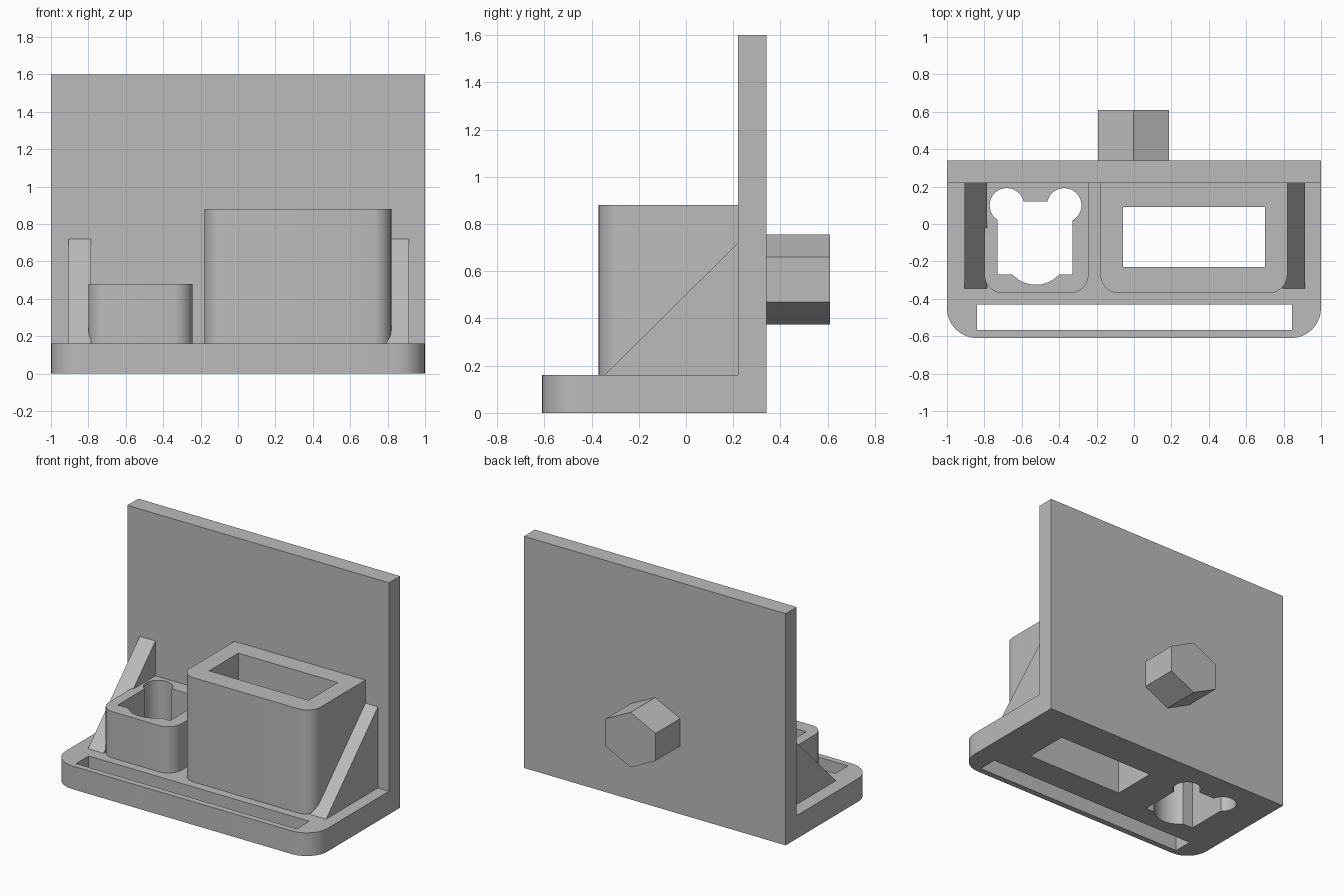
import bpy, bmesh
from math import sin, cos, pi, radians

cube = bpy.data.objects.get("Cube")
if cube:
    bpy.data.objects.remove(cube, do_unlink=True)

grey = bpy.data.materials.new("plain_grey")
grey.use_nodes = True
colour = (0.5, 0.5, 0.5, 1)
grey.diffuse_color = colour
grey.node_tree.nodes["Principled BSDF"].inputs["Base Color"].default_value = colour


def prism(name, profile, low, high, axis="z"):
    """Extrude a closed 2D profile along an axis."""
    def place(a, b, t):
        return {"z": (a, b, t), "y": (a, t, b), "x": (t, a, b)}[axis]
    bm = bmesh.new()
    face = bm.faces.new([bm.verts.new(place(a, b, low)) for a, b in profile])
    top = bmesh.ops.extrude_face_region(bm, geom=[face])["geom"]
    shift = place(0, 0, high - low)
    bmesh.ops.translate(bm, vec=shift, verts=[v for v in top if isinstance(v, bmesh.types.BMVert)])
    bmesh.ops.recalc_face_normals(bm, faces=bm.faces)
    mesh = bpy.data.meshes.new(name)
    bm.to_mesh(mesh)
    bm.free()
    mesh.materials.append(grey)
    obj = bpy.data.objects.new(name, mesh)
    bpy.context.collection.objects.link(obj)
    return obj


def rect(x0, x1, y0, y1):
    return [(x0, y0), (x1, y0), (x1, y1), (x0, y1)]


def round_front(x0, x1, y0, y1, r, steps=8):
    """Rectangle whose two front corners are rounded."""
    arc = [i * pi / 2 / steps for i in range(steps + 1)]
    left = [(x0 + r - r * cos(a), y0 + r - r * sin(a)) for a in arc]
    right = [(x1 - r + r * sin(a), y0 + r - r * cos(a)) for a in arc]
    return left + right + [(x1, y1), (x0, y1)]


def circle(x, y, r, n=32):
    return [(x + r * cos(2 * pi * i / n), y + r * sin(2 * pi * i / n)) for i in range(n)]


def cut(obj, profiles):
    """Cut vertical through-holes."""
    for profile in profiles:
        cutter = prism("cutter", profile, -0.3, 1.3)
        cutter.hide_render = True
        mod = obj.modifiers.new("hole", "BOOLEAN")
        mod.operation, mod.solver, mod.object = "DIFFERENCE", "EXACT", cutter
        bpy.context.view_layer.objects.active = obj
        bpy.ops.object.modifier_apply(modifier=mod.name)
        bpy.data.objects.remove(cutter, do_unlink=True)


# Hole outlines
large_hole = [rect(-0.06, 0.70, -0.23, 0.09)]
small_hole = [rect(-0.73, -0.33, -0.27, 0.12), circle(-0.68, 0.10, 0.092),
              circle(-0.373, 0.10, 0.092), circle(-0.525, -0.155, 0.17)]
front_slot = [rect(-0.84, 0.845, -0.568, -0.43)]

# Base tray and back plate
base = prism("base", round_front(-1, 1, -0.61, 0.22, 0.16), 0, 0.16)
cut(base, large_hole + small_hole + front_slot)
plate = prism("back_plate", rect(-1, 1, 0.22, 0.34), 0, 1.6)

# Holders
large = prism("large_holder", round_front(-0.18, 0.82, -0.37, 0.22, 0.1), 0.16, 0.88)
cut(large, large_hole)
small = prism("small_holder", round_front(-0.80, -0.243, -0.37, 0.22, 0.1), 0.16, 0.48)
cut(small, small_hole)

# Triangular side braces
brace = [(-0.345, 0.16), (0.22, 0.16), (0.22, 0.72)]
prism("right_brace", brace, -0.905, -0.785, "x")
prism("left_brace", brace, 0.795, 0.915, "x")

# Six-sided mounting peg
peg = [(-0.003 + 0.19 * x, 0.565 + 0.19 * z)
       for x, z in [(0, 1), (1, 0.5), (1, -0.5), (0, -1), (-1, -0.5), (-1, 0.5)]]
prism("mounting_peg", peg, 0.34, 0.61, "y")

# Smooth the rounded corners only
for obj in (base, large, small):
    bpy.ops.object.select_all(action="DESELECT")
    obj.select_set(True)
    bpy.context.view_layer.objects.active = obj
    bpy.ops.object.shade_smooth_by_angle(angle=radians(30))
